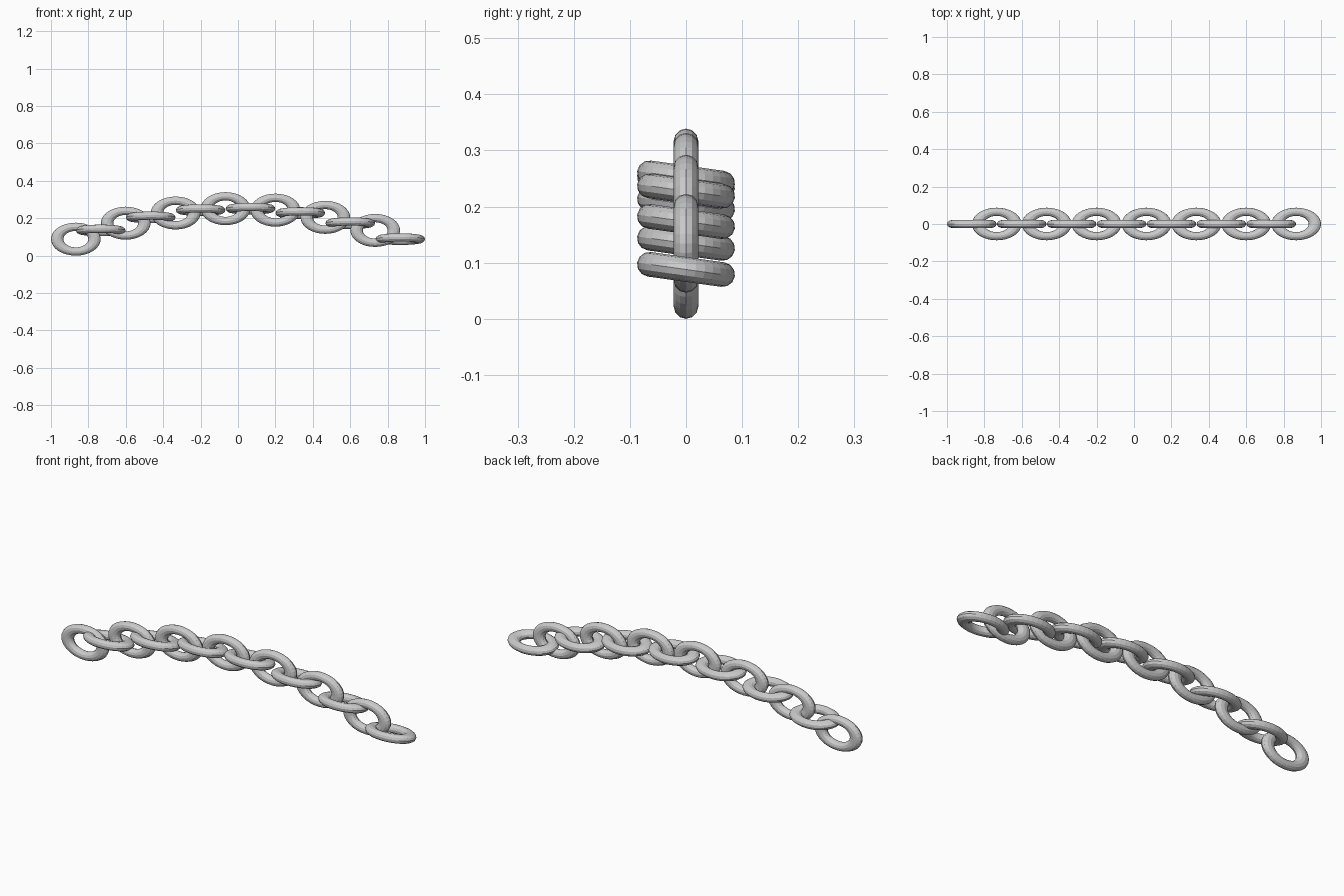
import bpy
from math import radians

if "Cube" in bpy.data.objects:
    bpy.data.objects.remove(bpy.data.objects["Cube"])

COUNT = 14              # links in the chain
R, r = 0.066, 0.022     # ring radius and bar radius
STRETCH = 1.51          # links are rings stretched along the chain
HALF = (R + r) * STRETCH
STEP = (2 - 2 * HALF) / (COUNT - 1)
RISE = 0.164            # height of the arch


def add_link(i):
    # centres follow a shallow parabolic arch
    mid = (COUNT - 1) / 2
    t = (i - mid) / mid
    x = -1 + HALF + i * STEP
    z = R + r + RISE * (1 - t * t)
    # alternate upright links and slightly tipped flat links
    upright = i % 2 == 0
    roll = radians(90) if upright else radians(-8)
    bpy.ops.mesh.primitive_torus_add(
        major_radius=R, minor_radius=r,
        major_segments=32, minor_segments=12,
        location=(x, 0, z), rotation=(roll, 0, 0))
    link = bpy.context.object
    link.name = f"{'upright' if upright else 'flat'}_link_{i + 1:02d}"
    link.scale = (STRETCH, 1, 1)
    bpy.ops.object.transform_apply(location=False, rotation=False, scale=True)


for i in range(COUNT):
    add_link(i)
